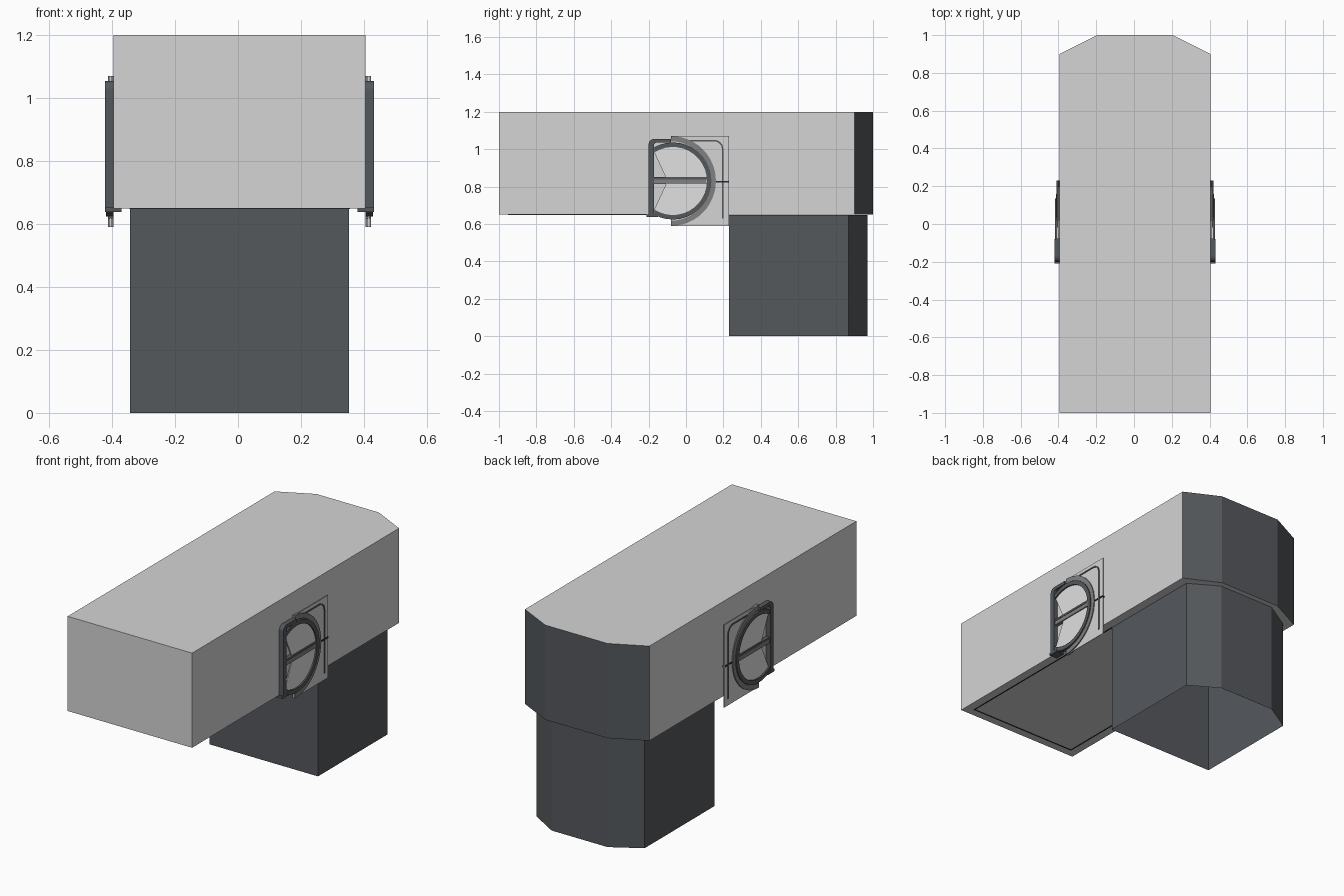
import bpy, bmesh
from math import sin, cos, radians

cube = bpy.data.objects.get("Cube")
if cube:
    bpy.data.objects.remove(cube, do_unlink=True)


def material(name, rgb):
    m = bpy.data.materials.new(name)
    m.use_nodes = True
    m.diffuse_color = (*rgb, 1)
    m.node_tree.nodes["Principled BSDF"].inputs["Base Color"].default_value = (*rgb, 1)
    return m


LIGHT = material("light grey", (0.66, 0.66, 0.66))
SLATE = material("dark slate", (0.09, 0.099, 0.108))
GREY = material("mid grey", (0.22, 0.22, 0.225))
PANE = material("pale pane", (0.75, 0.75, 0.75))
LINE = material("seam black", (0.02, 0.02, 0.022))
CX = 0.005


def finish(name, bm, mats):
    bmesh.ops.recalc_face_normals(bm, faces=bm.faces)
    me = bpy.data.meshes.new(name)
    bm.to_mesh(me)
    bm.free()
    for m in mats:
        me.materials.append(m)
    ob = bpy.data.objects.new(name, me)
    bpy.context.collection.objects.link(ob)
    return ob


def block(name, half, tip, y0, y1, y2, z0, z1, mats, open_bottom=False):
    """Extruded footprint with a chamfered back; back walls use the last material."""
    plan = [(-half, y0), (half, y0), (half, y1), (tip, y2), (-tip, y2), (-half, y1)]
    bm = bmesh.new()
    base = bm.faces.new([bm.verts.new((CX + x, y, z0)) for x, y in plan])
    top = bmesh.ops.extrude_face_region(bm, geom=[base], use_keep_orig=True)["geom"]
    for v in top:
        if isinstance(v, bmesh.types.BMVert):
            v.co.z = z1
    bmesh.ops.recalc_face_normals(bm, faces=bm.faces)
    for f in bm.faces:
        if f.normal.y > 0.1:
            f.material_index = len(mats) - 1
    if open_bottom:
        low = [f for f in bm.faces if f.normal.z < -0.9]
        bmesh.ops.delete(bm, geom=low, context="FACES_ONLY")
    return finish(name, bm, mats)


def strip(name, outer, inner, side, depth, mat, start=0.0):
    """Solid band between two (y, z) outlines, standing out from a side wall."""
    bm = bmesh.new()
    wall = CX + side * 0.4
    rows = [[bm.verts.new((wall + side * d, y, z)) for y, z in pts]
            for pts, d in ((outer, depth), (inner, depth), (inner, start), (outer, start))]
    n = len(outer)
    for i in range(n - 1):
        for a in range(4):
            b = (a + 1) % 4
            bm.faces.new((rows[a][i], rows[a][i + 1], rows[b][i + 1], rows[b][i]))
    for i in (0, n - 1):
        bm.faces.new([r[i] for r in rows])
    return finish(name, bm, [mat])


def bar(name, y0, y1, z0, z1, side, depth, mat, start=0.0):
    return strip(name, [(y0, z1), (y1, z1)], [(y0, z0), (y1, z0)], side, depth, mat, start)


def arc(cy, cz, r, a0, a1, n=24):
    return [(cy + r * cos(radians(a0 + (a1 - a0) * i / n)),
             cz + r * sin(radians(a0 + (a1 - a0) * i / n))) for i in range(n + 1)]


# Main building masses
block("upper_storey", 0.4, 0.2, -1, 0.9, 1, 0.65, 1.2, [LIGHT, SLATE])
block("lower_storey", 0.348, 0.18, 0.23, 0.87, 0.97, 0, 0.649, [SLATE], True)


# Seam line below the overhang
def seam(name, x0, x1, y0, y1):
    bm = bmesh.new()
    bmesh.ops.create_cube(bm, size=1)
    for v in bm.verts:
        v.co = (x0 if v.co.x < 0 else x1, y0 if v.co.y < 0 else y1,
                0.648 if v.co.z < 0 else 0.651)
    finish(name, bm, [LINE])


seam("seam_front", -0.345, 0.355, -0.952, -0.946)
for x in (-0.345, 0.349):
    seam("seam_side", x, x + 0.006, -0.952, 0.23)

# Round windows, one on each side wall
for side, tag in ((1, "left_"), (-1, "right_")):
    bar(tag + "window_plate", -0.08, 0.23, 0.59, 1.07, side, 0.012, LIGHT, 0.008)
    # Pane: round, cut straight at the front post
    rim = arc(-0.07, 0.83, 0.185, -123, 123)
    strip(tag + "window_pane", rim, [(-0.1, 0.83 + (z - 0.83) * 0.01) for y, z in rim],
          side, 0.016, PANE, 0.01)
    strip(tag + "outer_arc", arc(-0.08, 0.83, 0.24, -90, 90),
          arc(-0.08, 0.83, 0.212, -90, 90), side, 0.018, GREY)
    strip(tag + "inner_ring", arc(-0.07, 0.83, 0.206, -119, 119),
          arc(-0.07, 0.83, 0.182, -123, 123), side, 0.024, SLATE)
    # Crossbar and its thin rail
    bar(tag + "crossbar", -0.17, 0.11, 0.815, 0.838, side, 0.022, GREY)
    bar(tag + "crossbar_top", -0.17, 0.115, 0.838, 0.85, side, 0.024, SLATE)
    bar(tag + "thin_rail", 0.13, 0.23, 0.823, 0.831, side, 0.016, LINE)
    # Post with rounded head, and sill tucked under the wall
    strip(tag + "front_post", [(-0.2, 0.64)] + arc(-0.17, 1.025, 0.03, 180, 90, 6) + [(-0.08, 1.055)],
          [(-0.172, 0.64)] + arc(-0.157, 1.02, 0.015, 180, 90, 6) + [(-0.08, 1.036)],
          side, 0.027, SLATE)
    bar(tag + "sill", -0.21, -0.15, 0.638, 0.652, side, 0.027, SLATE, -0.025)
    # Slim rear frame
    strip(tag + "rear_frame", [(-0.08, 1.05)] + arc(0.15, 1.0, 0.05, 90, 0, 6) + [(0.2, 0.63)],
          [(-0.08, 1.042)] + arc(0.15, 1.0, 0.042, 90, 0, 6) + [(0.192, 0.63)],
          side, 0.016, SLATE)
